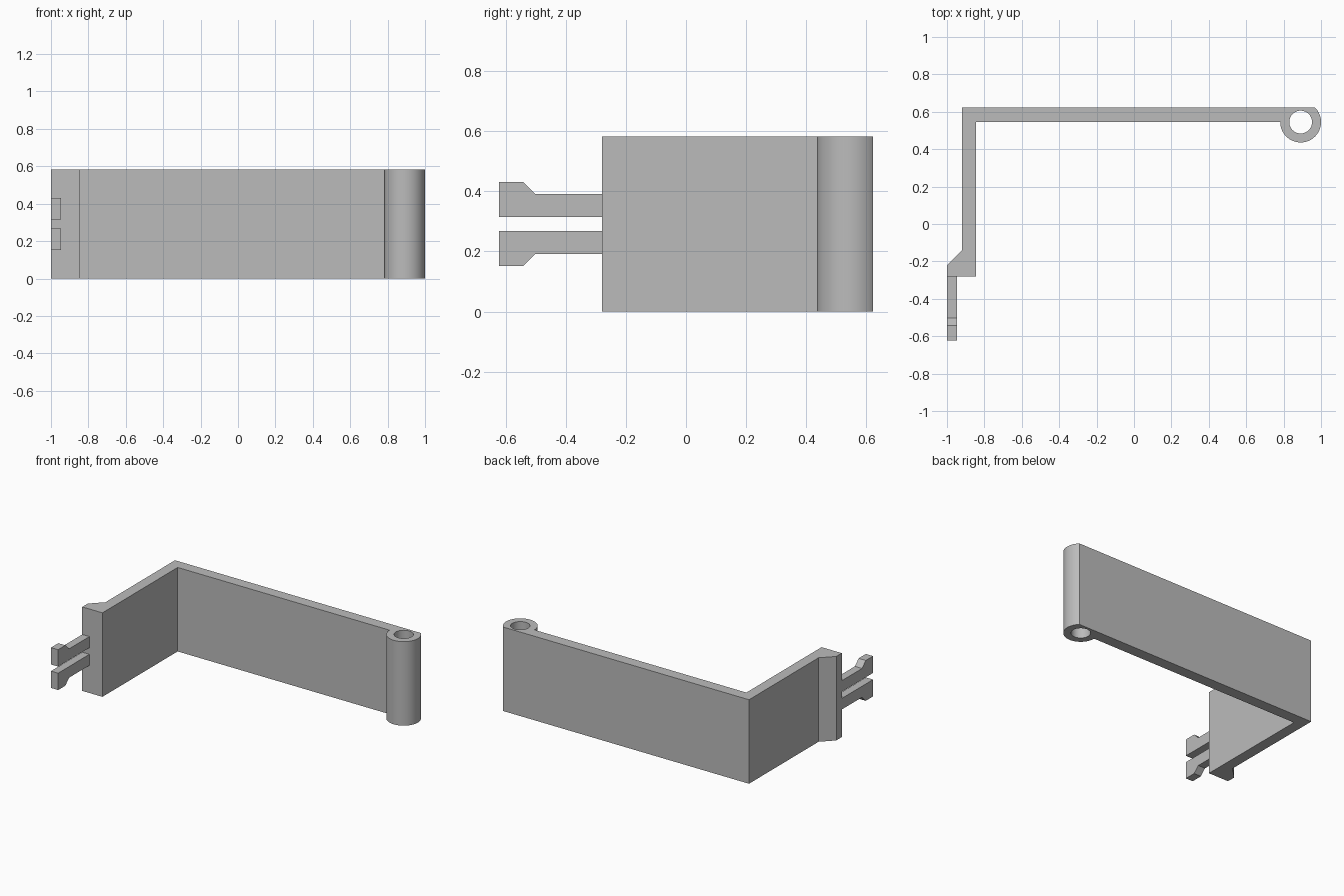
import bpy, bmesh
from math import cos, sin, asin, pi
from mathutils import Matrix

if "Cube" in bpy.data.objects:
    bpy.data.objects.remove(bpy.data.objects["Cube"])

HEIGHT = 0.583
MID = HEIGHT / 2

grey = bpy.data.materials.new("plain grey")
grey.use_nodes = True
colour = (0.5, 0.5, 0.5, 1)
grey.diffuse_color = colour
grey.node_tree.nodes["Principled BSDF"].inputs["Base Color"].default_value = colour


def prism(name, loops, depth, matrix):
    """Extrude closed outlines (inner loops become holes) into a mesh object."""
    curve = bpy.data.curves.new(name + "_profile", "CURVE")
    curve.dimensions = "2D"
    curve.fill_mode = "BOTH"
    curve.extrude = depth / 2
    for loop in loops:
        spline = curve.splines.new("POLY")
        spline.points.add(len(loop) - 1)
        for point, (x, y) in zip(spline.points, loop):
            point.co = (x, y, 0, 1)
        spline.use_cyclic_u = True
    helper = bpy.data.objects.new(name + "_helper", curve)
    bpy.context.collection.objects.link(helper)
    bpy.context.view_layer.update()
    evaluated = helper.evaluated_get(bpy.context.evaluated_depsgraph_get())
    mesh = bpy.data.meshes.new_from_object(evaluated)
    bpy.data.objects.remove(helper)

    bm = bmesh.new()
    bm.from_mesh(mesh)
    bmesh.ops.remove_doubles(bm, verts=bm.verts, dist=0.0005)
    bmesh.ops.transform(bm, matrix=matrix, verts=bm.verts)
    bmesh.ops.recalc_face_normals(bm, faces=bm.faces)
    bm.to_mesh(mesh)
    bm.free()
    mesh.name = name
    mesh.materials.clear()
    mesh.materials.append(grey)
    obj = bpy.data.objects.new(name, mesh)
    bpy.context.collection.objects.link(obj)
    bpy.ops.object.select_all(action="DESELECT")
    obj.select_set(True)
    bpy.context.view_layer.objects.active = obj
    bpy.ops.object.shade_smooth_by_angle(angle=pi / 6)
    return obj


def arc(centre, radius, start, end, steps):
    return [(centre[0] + radius * cos(start + (end - start) * i / steps),
             centre[1] + radius * sin(start + (end - start) * i / steps))
            for i in range(steps + 1)]


# L-shaped bracket ending in a hinge barrel that is flush with the back
BACK, INNER = 0.623, 0.545
pivot, radius = (0.891, INNER), 0.109
barrel = arc(pivot, radius, pi, 2 * pi + asin((BACK - INNER) / radius), 48)
outline = [(-0.92, BACK), (-0.92, -0.14), (-1, -0.22), (-1, -0.28),
           (-0.845, -0.28), (-0.845, INNER)] + barrel
pin_hole = arc(pivot, 0.061, 0, 2 * pi, 48)[:-1]
prism("hinged_bracket", [outline, pin_hole], HEIGHT, Matrix.Translation((0, 0, MID)))

# Pair of mirrored snap prongs: side profile pushed along x
prong = [(-0.28, 0.023), (-0.28, 0.1), (-0.503, 0.1), (-0.543, 0.14),
         (-0.623, 0.14), (-0.623, 0.023)]
for name, side in (("upper_prong", 1), ("lower_prong", -1)):
    side_on = Matrix(((0, 0, 1, -0.9725), (1, 0, 0, 0), (0, 1, 0, MID), (0, 0, 0, 1)))
    prism(name, [[(y, z * side) for y, z in prong]], 0.055, side_on)
